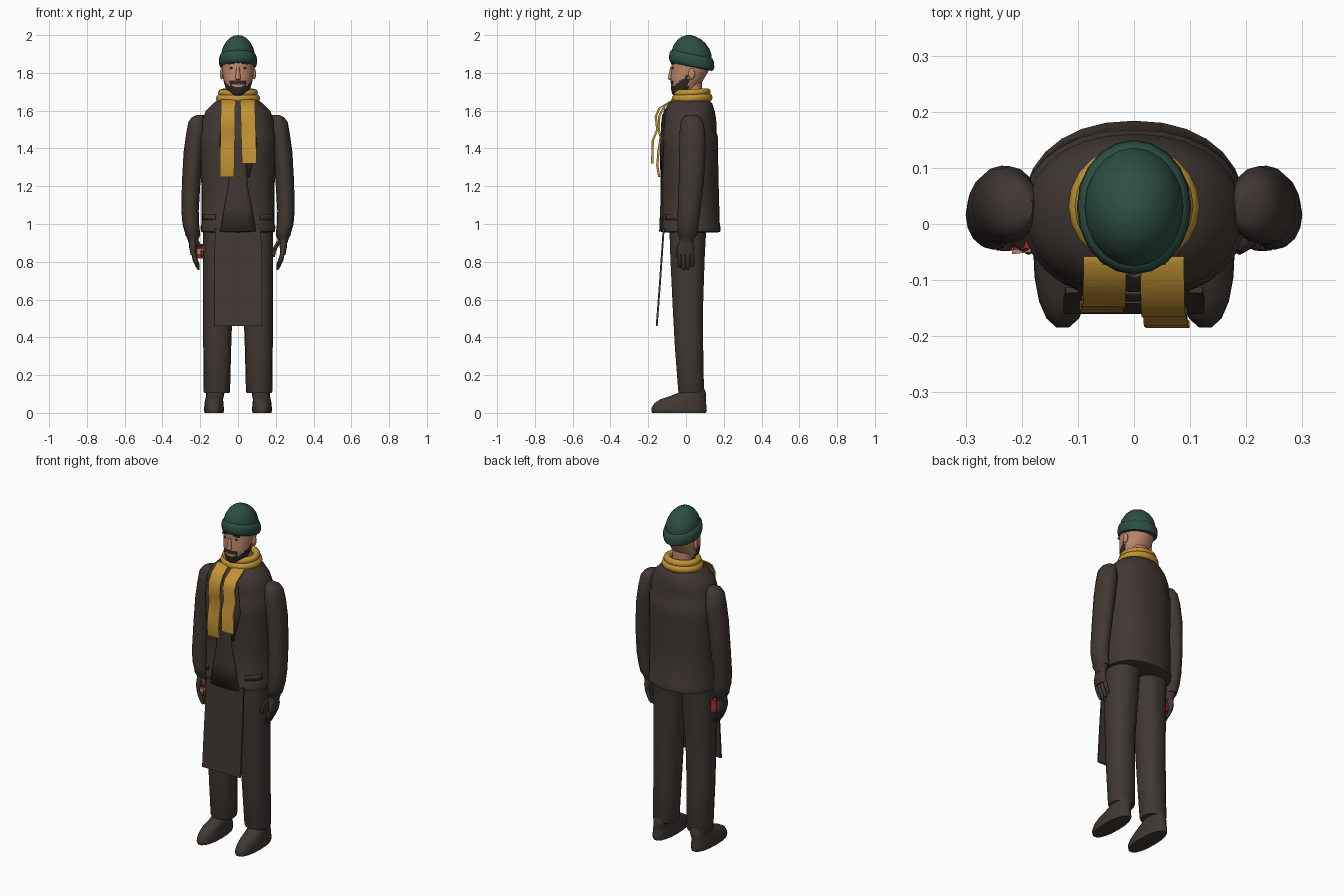
import bpy, bmesh, math

if "Cube" in bpy.data.objects:
    bpy.data.objects.remove(bpy.data.objects["Cube"])


def material(name, rgb):
    m = bpy.data.materials.new(name)
    m.diffuse_color = (*rgb, 1)
    m.use_nodes = True
    m.node_tree.nodes["Principled BSDF"].inputs["Base Color"].default_value = m.diffuse_color
    return m


CLOTH = material("dark brown cloth", (0.052, 0.039, 0.033))
GREEN = material("green wool", (0.026, 0.078, 0.054))
GOLD = material("mustard wool", (0.54, 0.29, 0.035))
SKIN = material("skin", (0.52, 0.25, 0.15))
HAIR = material("dark hair", (0.03, 0.023, 0.02))
RED = material("red", (0.35, 0.02, 0.02))


def finish(bm, name, mats, angle=50):
    bmesh.ops.recalc_face_normals(bm, faces=bm.faces)
    me = bpy.data.meshes.new(name)
    bm.to_mesh(me)
    bm.free()
    ob = bpy.data.objects.new(name, me)
    bpy.context.collection.objects.link(ob)
    for m in mats:
        me.materials.append(m)
    bpy.ops.object.select_all(action='DESELECT')
    ob.select_set(True)
    bpy.context.view_layer.objects.active = ob
    bpy.ops.object.shade_smooth_by_angle(angle=math.radians(angle))
    return ob


def power(v, e):
    return math.copysign(abs(v) ** e, v)


def loft(name, rings, mats, n=20, sq=2.0, shear=0.0, rule=None, angle=50):
    """Stack of oval rings (cx, cy, z, rx, ry), capped at both ends."""
    bm = bmesh.new()
    loops = []
    for cx, cy, z, rx, ry in rings:
        loop = []
        for i in range(n):
            a = math.tau * i / n
            y = cy + ry * power(math.sin(a), 2 / sq)
            loop.append(bm.verts.new((cx + rx * power(math.cos(a), 2 / sq), y,
                                      z - (y - 0.03) * shear)))
        loops.append(loop)
    for a, b in zip(loops, loops[1:]):
        for i in range(n):
            j = (i + 1) % n
            bm.faces.new((a[i], a[j], b[j], b[i]))
    bm.faces.new(loops[0])
    bm.faces.new(loops[-1])
    if rule:
        for f in bm.faces:
            f.material_index = rule(f.calc_center_median())
    return finish(bm, name, mats, angle)


def ribbon(name, path, mat, thick):
    """Thin strip along (x, y, z, half width) points."""
    bm = bmesh.new()
    secs = []
    for x, y, z, w in path:
        secs.append([bm.verts.new(p) for p in (
            (x - w, y, z), (x + w, y, z), (x + w, y + thick, z), (x - w, y + thick, z))])
    for a, b in zip(secs, secs[1:]):
        for i in range(4):
            j = (i + 1) % 4
            bm.faces.new((a[i], a[j], b[j], b[i]))
    bm.faces.new(secs[0])
    bm.faces.new(secs[-1])
    return finish(bm, name, [mat], 40)


def box(name, loc, size, mat, rot=(0, 0, 0)):
    bpy.ops.mesh.primitive_cube_add(size=1, location=loc, rotation=rot)
    ob = bpy.context.object
    ob.name, ob.scale = name, size
    ob.data.materials.append(mat)
    return ob


def ball(name, loc, size, mat):
    bpy.ops.mesh.primitive_uv_sphere_add(segments=14, ring_count=8, radius=1, location=loc)
    ob = bpy.context.object
    ob.name, ob.scale = name, size
    ob.data.materials.append(mat)
    bpy.ops.object.shade_smooth()


def sample(table, z):
    for a, b in zip(table, table[1:]):
        if z <= b[0]:
            t = (z - a[0]) / (b[0] - a[0])
            return [p + (q - p) * t for p, q in zip(a, b)]
    return list(table[-1])


def as_ring(row):
    z, rx, front, back = row
    return (0, (front + back) / 2, z, rx, (back - front) / 2)


# Jacket: (z, half width, front y, back y)
JACKET = [(0.955, .185, -.122, .168), (0.96, .196, -.135, .182), (0.985, .198, -.136, .184),
          (0.995, .194, -.13, .179), (1.2, .194, -.128, .173), (1.4, .20, -.131, .169),
          (1.47, .20, -.133, .168), (1.48, .194, -.128, .162), (1.55, .19, -.125, .16),
          (1.6, .17, -.115, .152), (1.64, .13, -.09, .138), (1.67, .08, -.045, .105)]
loft("jacket", [as_ring(r) for r in JACKET], [CLOTH], 28, 2.2)


def jacket_panel(name, rows, lift=0.004):
    """Plate hugging the jacket front; rows are (z, x left, x right)."""
    bm = bmesh.new()
    grid = []
    for z, x0, x1 in rows:
        _, rx, fr, bk = sample(JACKET, z)
        line = []
        for k in range(7):
            x = x0 + (x1 - x0) * k / 6
            d = (1 - min(abs(x) / rx, 1) ** 2.2) ** (1 / 2.2)
            line.append(bm.verts.new((x, (fr + bk) / 2 - (bk - fr) / 2 * d - lift, z)))
        grid.append(line)
    for a, b in zip(grid, grid[1:]):
        for k in range(6):
            bm.faces.new((a[k], a[k + 1], b[k + 1], b[k]))
    ob = finish(bm, name, [CLOTH])
    mod = ob.modifiers.new("thickness", 'SOLIDIFY')
    mod.thickness, mod.offset = 0.006, 0


# Bib, hanging apron skirt and chest panels
jacket_panel("apron_bib", [(0.96, -.095, .095), (1.1, -.07, .07), (1.2, -.05, .05),
                           (1.4, -.04, .04), (1.58, -.03, .03)])
ribbon("apron_skirt", [(0, -.16, .46, .126), (0, -.142, .7, .126), (0, -.123, .98, .122)], CLOTH, .01)

for s, side in ((-1, "left"), (1, "right")):
    jacket_panel(side + "_pocket_flap", [(1.02, s * .12, s * .185), (1.05, s * .12, s * .185)])
    jacket_panel(side + "_lapel", [(1.25, s * .05, s * .06), (1.42, s * .04, s * .10),
                                   (1.55, s * .035, s * .085), (1.61, s * .03, s * .07)])
    # Trousers and shoes
    loft(side + "_trouser_leg", [(s * .112, .027, .105, .066, .066), (s * .112, .027, .115, .07, .069),
                                 (s * .11, .016, .35, .074, .076), (s * .107, .01, .55, .078, .081),
                                 (s * .097, .008, .82, .089, .092), (s * .092, .01, 1.0, .092, .1)],
         [CLOTH], 18, 2.3)
    loft(side + "_shoe", [(s * .127, -.037, 0, .05, .145), (s * .127, -.037, .012, .053, .149),
                          (s * .127, -.036, .03, .052, .147), (s * .127, -.03, .052, .05, .138),
                          (s * .126, -.015, .072, .047, .122), (s * .122, .012, .09, .047, .095),
                          (s * .12, .034, .108, .048, .072), (s * .118, .036, .14, .045, .055)],
         [CLOTH], 18, 2.3)
    # Sleeve with rounded shoulder
    loft(side + "_sleeve", [(s * .238, .01, .94, .036, .048), (s * .24, .01, .95, .04, .053),
                            (s * .25, .01, 1.0, .044, .056), (s * .254, .016, 1.07, .046, .06),
                            (s * .248, .028, 1.22, .049, .066), (s * .236, .034, 1.38, .052, .07),
                            (s * .222, .034, 1.48, .052, .069), (s * .216, .032, 1.54, .047, .06),
                            (s * .208, .03, 1.565, .036, .046), (s * .198, .03, 1.578, .018, .025)],
         [CLOTH], 16)
    # Glove: flared cuff, palm, fingers and thumb
    loft(side + "_glove_cuff", [(s * .238, .004, .90, .024, .034), (s * .238, .005, .925, .031, .04),
                                (s * .24, .006, .945, .042, .05)], [CLOTH], 12)
    loft(side + "_palm", [(s * .236, -.002, .835, .014, .044), (s * .24, -.002, .87, .018, .046),
                          (s * .238, .002, .91, .022, .036), (s * .238, .004, .95, .024, .034)],
         [CLOTH], 14, 2.4)
    for k in range(4):
        y, drop = -.036 + .023 * k, (.01, 0, .003, .018)[k]
        loft(f"{side}_finger_{k + 1}", [(s * .208, y, .757 + drop, .005, .006),
                                        (s * .214, y, .772 + drop, .009, .011),
                                        (s * .228, y, .805 + drop, .011, .0125),
                                        (s * .236, y, .85, .012, .0125)], [CLOTH], 8)
    loft(side + "_thumb", [(s * .19, -.045, .825, .006, .007), (s * .188, -.044, .845, .01, .011),
                           (s * .2, -.034, .88, .012, .014), (s * .225, -.015, .915, .014, .016)],
         [CLOTH], 8)

# Small red object with a pale front end held in one hand
box("held_block", (-.199, -.008, .855), (.04, .066, .07), RED, (0.1, 0, 0.1))
box("held_block_end", (-.201, -.046, .855), (.034, .009, .03), SKIN, (0.1, 0, 0.1))

# Head with beard faces chosen by height and depth
HEAD = [(1.675, .028, -.062, .0), (1.69, .05, -.074, .03), (1.72, .066, -.08, .06),
        (1.76, .077, -.081, .09), (1.81, .084, -.078, .12), (1.86, .086, -.076, .13),
        (1.93, .075, -.06, .115)]


def beard(c):
    cheek = c.y < .014 and c.z < 1.733 + max(0, c.y + .06) * .8
    moustache = c.y < -.055 and abs(c.x) < .042 and 1.742 < c.z < 1.758
    corners = c.y < -.05 and .03 < abs(c.x) < .043 and c.z < 1.758
    lip = abs(c.x) < .018 and c.y < -.06 and 1.722 < c.z < 1.74
    return 1 if (cheek or moustache or corners) and not lip else 0


loft("head", [as_ring(sample(HEAD, 1.675 + .255 * i / 36)) for i in range(37)],
     [SKIN, HAIR], 40, 2.1, rule=beard)
loft("neck", [(0, .035, 1.62, .058, .052), (0, .035, 1.78, .055, .05)], [SKIN], 16)
loft("nose", [(0, -.077, 1.762, .008, .007), (0, -.082, 1.768, .016, .015),
              (0, -.082, 1.78, .013, .013), (0, -.076, 1.83, .008, .008)], [SKIN], 10)
for s, side in ((-1, "left"), (1, "right")):
    ball(side + "_eye", (s * .036, -.069, 1.826), (.010, .004, .006), HAIR)
    box(side + "_eyebrow", (s * .038, -.071, 1.85), (.036, .009, .008), HAIR, (0, s * .15, s * .2))
    ball(side + "_ear", (s * .086, .03, 1.795), (.010, .018, .03), SKIN)

# Knitted hat: dome and thick folded brim, tipped backwards
loft("hat_dome", [(0, .03, 1.86, .088, .105), (0, .03, 1.905, .088, .106), (0, .03, 1.935, .08, .096),
                  (0, .029, 1.965, .063, .075), (0, .027, 1.985, .042, .05),
                  (0, .026, 1.996, .02, .023), (0, .026, 1.999, .003, .003)],
     [GREEN], 20, shear=.12)
loft("hat_brim", [(0, .03, 1.832, .088, .106), (0, .03, 1.836, .097, .115), (0, .03, 1.855, .102, .12),
                  (0, .03, 1.88, .1, .118), (0, .03, 1.896, .094, .111), (0, .03, 1.902, .084, .1)],
     [GREEN], 20, shear=.2)

# Scarf: two wraps and two hanging tails
for k, (z, r, t) in enumerate(((1.665, .094, .023), (1.695, .086, .02))):
    bpy.ops.mesh.primitive_torus_add(major_segments=22, minor_segments=10, major_radius=r,
                                     minor_radius=t, location=(0, .032, z), rotation=(.05, 0, 0))
    wrap = bpy.context.object
    wrap.name = f"scarf_wrap_{k + 1}"
    wrap.scale = (1, .94, 1)
    wrap.data.materials.append(GOLD)
    bpy.ops.object.shade_smooth()

LEFT = [(-.07, 1.66), (-.122, 1.62), (-.148, 1.57), (-.15, 1.5), (-.14, 1.46), (-.152, 1.38),
        (-.158, 1.31), (-.148, 1.25)]
RIGHT = [(-.07, 1.66), (-.145, 1.615), (-.166, 1.57), (-.158, 1.5), (-.182, 1.44), (-.185, 1.32)]
ribbon("scarf_tail_left", [(-.052 - .016 * (1.66 - z), y, z, .038) for y, z in LEFT], GOLD, .012)
ribbon("scarf_tail_right", [(.05 + .03 * (1.66 - z), y, z, .039) for y, z in RIGHT], GOLD, .012)
